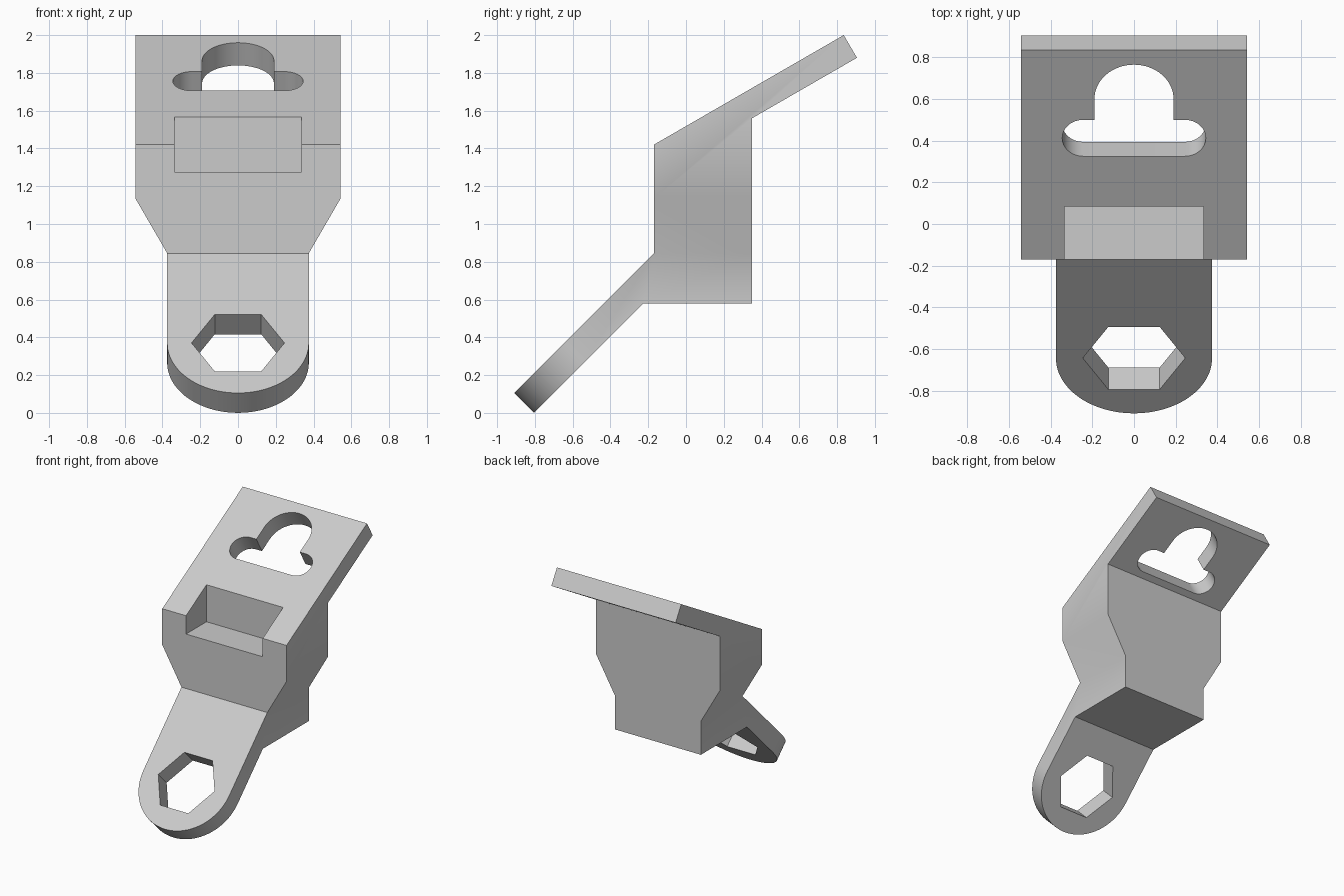
import bpy, bmesh
from math import cos, sin, pi, radians
from mathutils import Vector

if "Cube" in bpy.data.objects:
    bpy.data.objects.remove(bpy.data.objects["Cube"], do_unlink=True)

grey = bpy.data.materials.new("light grey")
grey.use_nodes = True
grey.diffuse_color = (0.6, 0.6, 0.6, 1)
grey.node_tree.nodes["Principled BSDF"].inputs["Base Color"].default_value = (0.6, 0.6, 0.6, 1)

X, Y, Z = Vector((1, 0, 0)), Vector((0, 1, 0)), Vector((0, 0, 1))


def prism(name, outline, origin, u, v, start, end):
    """Extrude a flat outline in the u-v plane along its normal."""
    n = u.cross(v).normalized()
    bm = bmesh.new()
    face = bm.faces.new([bm.verts.new(origin + u * a + v * b + n * start) for a, b in outline])
    ext = bmesh.ops.extrude_face_region(bm, geom=[face], use_keep_orig=True)
    verts = [e for e in ext["geom"] if isinstance(e, bmesh.types.BMVert)]
    bmesh.ops.translate(bm, verts=verts, vec=n * (end - start))
    bmesh.ops.recalc_face_normals(bm, faces=bm.faces)
    mesh = bpy.data.meshes.new(name)
    bm.to_mesh(mesh)
    bm.free()
    mesh.materials.append(grey)
    obj = bpy.data.objects.new(name, mesh)
    bpy.context.collection.objects.link(obj)
    return obj


def combine(target, tool, operation):
    """Apply a boolean and discard the tool."""
    mod = target.modifiers.new("shape", "BOOLEAN")
    mod.operation, mod.solver, mod.object = operation, "EXACT", tool
    tool.hide_render = True
    bpy.context.view_layer.objects.active = target
    bpy.ops.object.modifier_apply(modifier=mod.name)
    bpy.data.objects.remove(tool, do_unlink=True)


def arc(cx, cy, r, a0, a1, steps=32):
    angles = [radians(a0 + (a1 - a0) * i / steps) for i in range(steps + 1)]
    return [(cx + r * cos(a), cy + r * sin(a)) for a in angles]


# Bracket: bent side profile trimmed to the tapered front outline
side = [(-0.91, 0.105), (-0.805, 0), (-0.225, 0.58), (0.35, 0.58), (0.35, 1.56),
        (0.905, 1.88), (0.835, 2), (-0.17, 1.42), (-0.17, 0.845)]
bracket = prism("bracket", side, Vector(), Y, Z, -0.7, 0.7)
half = [(0.375, -0.1), (0.375, 0.845), (0.543, 1.135), (0.543, 2.1)]
front = half + [(-x, z) for x, z in reversed(half)]
combine(bracket, prism("front_outline", front, Vector(), X, Z, -1.2, 1.2), "INTERSECT")

# Rounded arm tip and hexagonal hole, square to the arm
arm_origin, arm_dir = Vector((0, -0.17, 0.845)), Vector((0, -1, -1)).normalized()
tip_v = 0.671
tip = arc(0, tip_v, 0.375, 0, 180, 48) + [(-0.8, tip_v), (-0.8, 1.4), (0.8, 1.4), (0.8, tip_v)]
combine(bracket, prism("tip_trim", tip, arm_origin, X, arm_dir, -0.1, 0.4), "DIFFERENCE")
hexagon = arc(0, tip_v, 0.246, 0, 300, 5)
combine(bracket, prism("hex_hole", hexagon, arm_origin, X, arm_dir, -0.1, 0.25), "DIFFERENCE")

# Keyhole with side lobes, square to the sloping plate
plate_origin, plate_dir = Vector((0, -0.17, 1.42)), Vector((0, 1.005, 0.58)).normalized()
keyhole = (arc(0.244, 0.673, 0.101, -90, 90, 24) + [(0.19, 0.774)]
           + arc(0, 0.89, 0.19, 0, 180) + [(-0.19, 0.774)]
           + arc(-0.244, 0.673, 0.101, 90, 270, 24))
combine(bracket, prism("keyhole", keyhole, plate_origin, X, plate_dir, -0.2, 0.2), "DIFFERENCE")

# Open-fronted pocket at the foot of the plate
pocket = [(-0.335, -0.3), (0.335, -0.3), (0.335, 0.085), (-0.335, 0.085)]
combine(bracket, prism("pocket", pocket, Vector(), X, Y, 1.275, 1.8), "DIFFERENCE")

# Smooth the curves and the side taper, keep other edges crisp
bpy.ops.object.select_all(action="DESELECT")
bracket.select_set(True)
bpy.context.view_layer.objects.active = bracket
bpy.ops.object.shade_smooth_by_angle(angle=radians(35))
